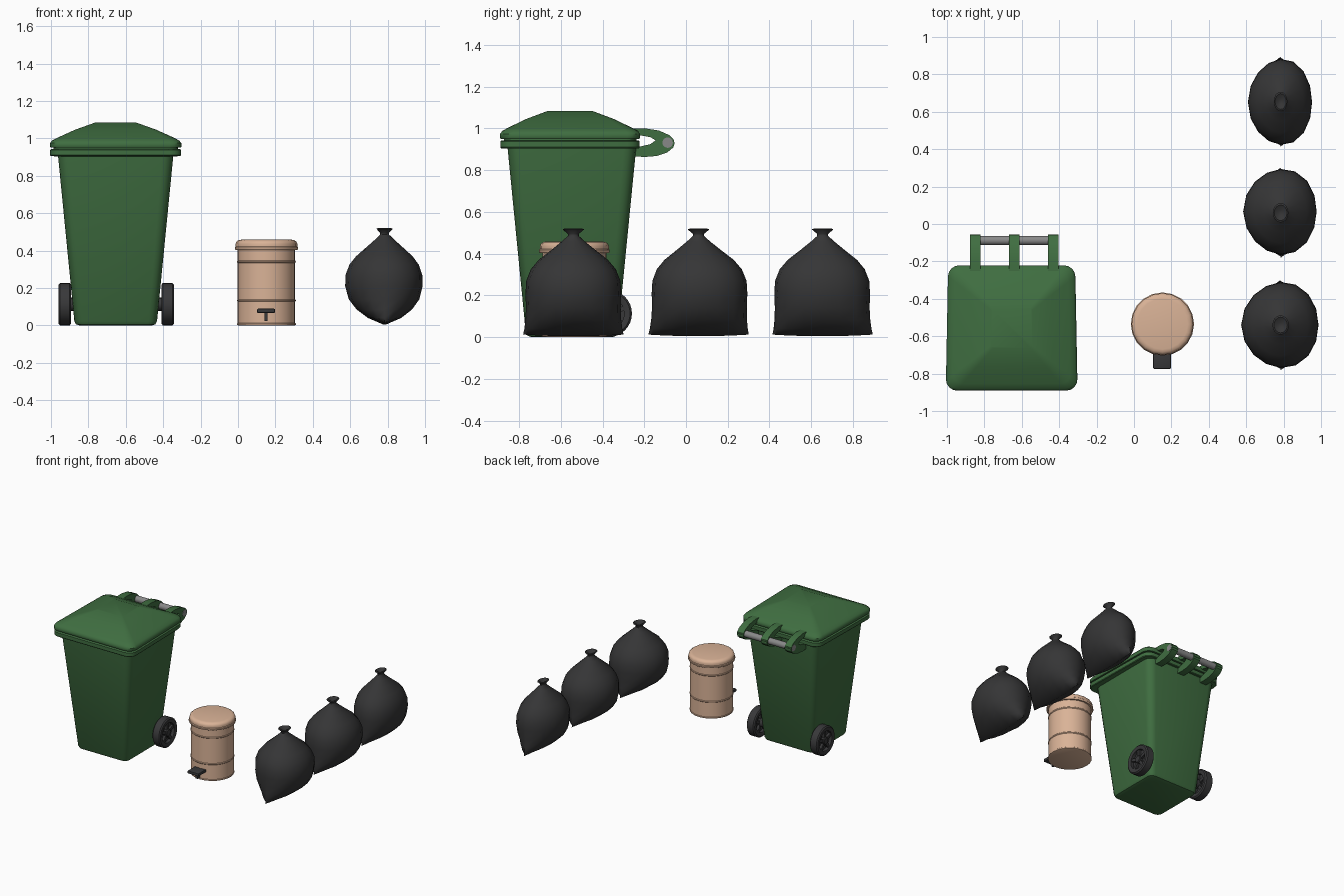
import bpy, bmesh, math
from mathutils import Matrix, Vector

if "Cube" in bpy.data.objects:
    bpy.data.objects.remove(bpy.data.objects["Cube"])

def material(name, rgb):
    m = bpy.data.materials.new(name)
    m.diffuse_color = (*rgb, 1)
    m.use_nodes = True
    m.node_tree.nodes["Principled BSDF"].inputs["Base Color"].default_value = m.diffuse_color
    return m

GREEN = material("bin green", (0.05, 0.155, 0.052))
TAN = material("pedal bin tan", (0.70, 0.45, 0.31))
BLACK = material("bag black", (0.036, 0.036, 0.037))
RUBBER = material("dark rubber", (0.04, 0.04, 0.042))
STEEL = material("hinge grey", (0.25, 0.25, 0.25))

def finish(name, bm, mat, angle=35):
    bmesh.ops.recalc_face_normals(bm, faces=bm.faces)
    me = bpy.data.meshes.new(name)
    bm.to_mesh(me)
    bm.free()
    me.materials.append(mat)
    me.shade_smooth()
    me.set_sharp_from_angle(angle=math.radians(angle))
    ob = bpy.data.objects.new(name, me)
    bpy.context.collection.objects.link(ob)
    return ob

def loft(name, rings, mat, angle=35, closed=False):
    """Skin a list of equal-length point rings; cap the ends or join them."""
    bm = bmesh.new()
    vs = [[bm.verts.new(p) for p in r] for r in rings]
    n = len(vs[0])
    pairs = list(zip(vs, vs[1:])) + ([(vs[-1], vs[0])] if closed else [])
    for a, b in pairs:
        for i in range(n):
            j = (i + 1) % n
            bm.faces.new((a[i], a[j], b[j], b[i]))
    if not closed:
        bm.faces.new(vs[0])
        bm.faces.new(vs[-1])
    return finish(name, bm, mat, angle)

def round_rect(cx, cy, z, hx, hy, r, taper=0.0, n=5):
    pts = []
    for k, (sx, sy) in enumerate([(1, 1), (-1, 1), (-1, -1), (1, -1)]):
        for i in range(n):
            a = math.pi / 2 * (k + i / (n - 1))
            x = sx * (hx - r) + r * math.cos(a)
            y = sy * (hy - r) + r * math.sin(a)
            pts.append((cx + x * (1 - taper * y), cy + y, z))
    return pts

def lathe(name, prof, centre, axis, mat, n=24, angle=35, closed=False):
    """Revolve (radius, distance along axis) pairs around X or Z."""
    rings = []
    for r, h in prof:
        ring = []
        for i in range(n):
            a = 2 * math.pi * i / n
            c, s = r * math.cos(a), r * math.sin(a)
            ring.append(Vector(centre) + Vector((h, c, s) if axis == 'X' else (c, s, h)))
        rings.append(ring)
    return loft(name, rings, mat, angle, closed)

def box(name, centre, size, mat, rot=None, bevel=0.0):
    bm = bmesh.new()
    bmesh.ops.create_cube(bm, size=1, matrix=Matrix.Diagonal((*size, 1)))
    if bevel:
        bmesh.ops.bevel(bm, geom=bm.edges[:], offset=bevel, segments=2,
                        affect='EDGES', profile=0.5)
    bm.transform(Matrix.Translation(centre) @ (rot or Matrix.Identity(4)))
    return finish(name, bm, mat)

# --- Wheeled bin: tapered body, rim and pyramid lid
BX, BY = -0.654, -0.547
loft("bin_body", [round_rect(BX, BY, z, h, h, r) for z, h, r in [
    (0.0, 0.195, 0.03), (0.006, 0.212, 0.04), (0.022, 0.221, 0.045),
    (0.915, 0.309, 0.06)]], GREEN)
LY = -0.556
def lid_rings(rows):
    return [round_rect(BX, LY, z, h, h - 0.011 * h / 0.345, r, 0.055) for z, h, r in rows]
loft("bin_rim", lid_rings([(0.903, 0.30, 0.05), (0.905, 0.341, 0.06), (0.91, 0.345, 0.06),
                           (0.938, 0.345, 0.06), (0.943, 0.338, 0.06), (0.943, 0.30, 0.05)]), GREEN)
loft("lid_seal", lid_rings([(0.94, 0.328, 0.05), (0.956, 0.328, 0.05)]), GREEN)
loft("bin_lid", lid_rings([(0.95, 0.30, 0.05), (0.95, 0.343, 0.06), (0.955, 0.346, 0.06),
                           (0.974, 0.346, 0.06), (0.988, 0.335, 0.055), (1.003, 0.308, 0.05),
                           (1.046, 0.215, 0.03), (1.084, 0.11, 0.012)]), GREEN, 40)

# --- Hinge: three forked brackets around a grey rod
RY, RZ = -0.088, 0.932
def bracket_arm(name, x, outline):
    loft(name, [[(x + s * 0.028, y, z) for y, z in outline] for s in (-1, 1)], GREEN)
for i, x in enumerate((-0.848, -0.64, -0.433)):
    bracket_arm(f"hinge_upper_arm_{i}", x, [
        (-0.28, 0.97), (-0.28, 0.998), (-0.2, 1.001), (-0.13, 0.99), (-0.08, 0.968),
        (-0.058, 0.945), (-0.055, 0.925), (-0.09, 0.905), (-0.125, 0.93), (-0.17, 0.958), (-0.225, 0.968)])
    bracket_arm(f"hinge_lower_arm_{i}", x, [
        (-0.26, 0.925), (-0.225, 0.912), (-0.17, 0.925), (-0.125, 0.958), (-0.09, 0.96),
        (-0.055, 0.935), (-0.06, 0.91), (-0.09, 0.885), (-0.14, 0.868), (-0.2, 0.863), (-0.26, 0.868)])
lathe("hinge_rod", [(0.025, -0.237), (0.025, 0.237)], (-0.64, RY, RZ), 'X', STEEL, 20)

# --- Wheels: tyre ring, recessed web, hub and spokes on a shared axle
WY, WZ = -0.372, 0.113
lathe("axle", [(0.035, -0.25), (0.035, 0.25)], (BX + 0.002, WY, WZ), 'X', RUBBER, 16)
for side in (-1, 1):
    c = (BX + 0.003 + side * 0.275, WY, WZ)
    tag = "left" if side < 0 else "right"
    lathe(f"tyre_{tag}", [(0.076, -0.03), (0.082, -0.034), (0.104, -0.034), (0.113, -0.026),
                          (0.113, 0.026), (0.104, 0.034), (0.082, 0.034), (0.076, 0.03)],
          c, 'X', RUBBER, 32, 40, True)
    lathe(f"wheel_web_{tag}", [(0.08, -0.006), (0.08, 0.006)], c, 'X', RUBBER, 24)
    lathe(f"hub_{tag}", [(0.024, -0.033), (0.029, -0.028), (0.029, 0.028), (0.024, 0.033)],
          c, 'X', RUBBER, 16)
    for k in range(5):
        rot = Matrix.Rotation(2 * math.pi * k / 5, 4, 'X')
        mid = Vector(c) + rot @ Vector((0, 0, 0.052))
        box(f"spoke_{tag}_{k}", mid, (0.05, 0.022, 0.06), RUBBER, rot)

# --- Pedal bin: drum with beads, domed lid, foot pedal
PC = (0.152, -0.535, 0)
prof = [(0.15, 0.0), (0.157, 0.003), (0.157, 0.01), (0.154, 0.013)]
for z in (0.133, 0.34):
    prof += [(0.154, z - 0.006), (0.157, z - 0.002), (0.157, z + 0.002), (0.154, z + 0.006)]
prof += [(0.154, 0.415)]
lathe("pedal_bin_drum", prof, PC, 'Z', TAN, 24)
lathe("pedal_bin_lid", [(0.15, 0.404), (0.166, 0.404), (0.169, 0.408), (0.169, 0.418), (0.165, 0.422),
                        (0.165, 0.436), (0.161, 0.447), (0.15, 0.455), (0.135, 0.458)],
      PC, 'Z', TAN, 20, 40)
box("pedal", (0.15, -0.72, 0.078), (0.095, 0.108, 0.022), RUBBER, None, 0.004)
box("pedal_stem", (0.15, -0.715, 0.05), (0.018, 0.03, 0.055), RUBBER)

# --- Rubbish bags: pillow shape from a straight bottom seam to a tied neck
BAG = [  # height, half depth in x, half width in y
    (0.012, 0.006, 0.241), (0.04, 0.09, 0.236), (0.085, 0.15, 0.232), (0.14, 0.192, 0.231),
    (0.21, 0.211, 0.234), (0.27, 0.209, 0.230), (0.325, 0.188, 0.207), (0.37, 0.152, 0.168),
    (0.42, 0.095, 0.103), (0.458, 0.052, 0.056), (0.485, 0.024, 0.026), (0.495, 0.024, 0.027),
    (0.516, 0.044, 0.052), (0.52, 0.036, 0.042), (0.505, 0.012, 0.014)]
def bag(name, y0, depth, lean):
    n, rings = 16, []
    for z, wx, wy in BAG:
        bulge = math.sin(min(z / 0.45, 1) * math.pi)
        ring = []
        for i in range(n):
            a = 2 * math.pi * i / n
            # soft dents make the sack slightly uneven
            dent = 1 - 0.02 * bulge * (1 + math.cos(3 * a + lean * 40))
            ring.append((0.784 + wx * depth * math.cos(a) * dent,
                         y0 + wy * math.sin(a) * dent + lean * bulge,
                         z - 0.008 * math.cos(a) ** 2 * (z < 0.02)))
        rings.append(ring)
    loft(name, rings, BLACK, 50)
bag("bag_front", -0.54, 1.0, 0.0)
bag("bag_middle", 0.06, 0.95, 0.006)
bag("bag_back", 0.655, 0.83, -0.003)
